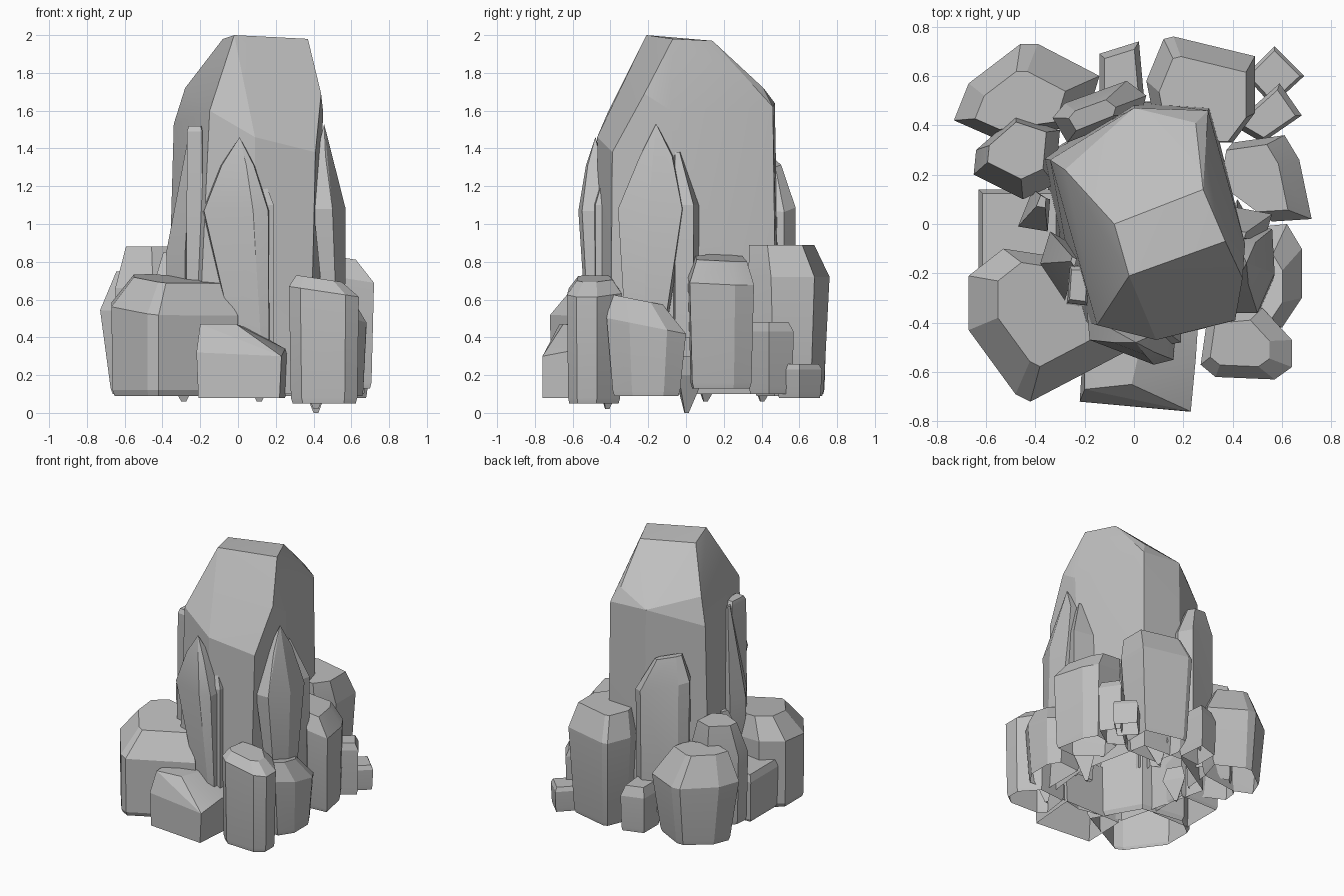
import bpy
import bmesh
from math import radians
from mathutils import Vector

default_cube = bpy.data.objects.get("Cube")
if default_cube:
    bpy.data.objects.remove(default_cube, do_unlink=True)

# One plain grey stone colour
stone = bpy.data.materials.new("grey_stone")
stone.use_nodes = True
stone.diffuse_color = (.52, .52, .52, 1)
shader = next(n for n in stone.node_tree.nodes if n.type == "BSDF_PRINCIPLED")
shader.inputs["Base Color"].default_value = stone.diffuse_color
shader.inputs["Roughness"].default_value = .9
stones = []


def faceted_hull(name, points):
    """Wrap the points in a faceted stone shell that is open underneath."""
    bm = bmesh.new()
    for point in points:
        bm.verts.new(point)
    result = bmesh.ops.convex_hull(bm, input=bm.verts)
    loose = {v for v in result["geom_interior"] + result["geom_unused"]
             if isinstance(v, bmesh.types.BMVert) and v.is_valid}
    bmesh.ops.delete(bm, geom=list(loose), context="VERTS")
    bmesh.ops.dissolve_limit(bm, angle_limit=.03, verts=bm.verts, edges=bm.edges)
    bmesh.ops.recalc_face_normals(bm, faces=bm.faces)
    bm.normal_update()
    underside = [face for face in bm.faces if face.normal.z < -.85]
    bmesh.ops.delete(bm, geom=underside, context="FACES")
    mesh = bpy.data.meshes.new(name)
    bm.to_mesh(mesh)
    bm.free()
    mesh.materials.append(stone)
    stone_object = bpy.data.objects.new(name, mesh)
    bpy.context.collection.objects.link(stone_object)
    stones.append(stone_object)


def rock(name, outline, bottom, shoulder, top, crown=.7, foot=.95, tip=None,
         lean=(0, 0), drift=(0, 0), slope=(0, 0), chamfer=.03):
    """Stack scaled copies of a footprint: chamfered foot, shoulder and crown.
    lean moves the crown, drift moves the foot, slope tilts the upper rings,
    and tip adds a single peak above the crown."""
    corners = [Vector(corner) for corner in outline]
    centre = sum(corners, Vector((0, 0))) / len(corners)
    incline = Vector(slope)
    rings = [
        (bottom, foot * .95, drift, 0),
        (bottom + chamfer, foot, drift, 0),
        (shoulder, 1, (0, 0), 1),
        (top, crown, lean, 1),
    ]
    points = []
    for height, scale, shift, tilt in rings:
        for corner in corners:
            offset = (corner - centre) * scale
            place = centre + offset + Vector(shift)
            points.append((place.x, place.y, height + tilt * incline.dot(offset)))
    if tip:
        peak = centre + Vector(lean)
        points.append((peak.x, peak.y, tip))
    faceted_hull(name, points)


# Central spire: flat cap, sloping shoulders and an upright shaft
cap = [(-.02, -.21, 2), (.37, -.07, 1.98), (.28, .14, 1.97), (-.08, 0, 1.98)]
shoulders = [
    (-.15, -.41, 1.6), (.09, -.47, 1.46), (.41, -.39, 1.38), (.44, -.22, 1.69),
    (.45, -.08, 1.6), (.25, .41, 1.72), (.3, .46, 1.62), (0, .47, 1.64),
    (-.28, .22, 1.72), (-.34, .26, 1.53),
]
shaft_foot = [(-.38, .27), (-.22, -.39), (.1, -.46), (.38, -.4),
              (.42, -.05), (.31, .48), (0, .5)]
faceted_hull("central_spire", cap + shoulders + [(x, y, .1) for x, y in shaft_foot])

# Tall shards leaning on the spire
rock("front_shard", [(-.19, -.36), (-.18, -.47), (.08, -.57), (.16, -.55), (.17, -.40)],
     bottom=.3, shoulder=1.07, top=1.31, crown=.5, foot=.5, tip=1.46,
     lean=(0, -.01), drift=(.08, 0))
rock("front_shard_backing", [(.05, -.36), (.06, -.50), (.19, -.48), (.19, -.36)],
     bottom=.3, shoulder=1.1, top=1.3, crown=.3, lean=(-.03, .02))
rock("right_shard", [(.40, -.36), (.50, -.36), (.57, -.2), (.56, -.02), (.40, 0)],
     bottom=.4, shoulder=1.08, top=1.36, crown=.5, foot=.6, tip=1.53,
     lean=(-.03, .03), drift=(.03, -.03))
rock("right_shard_backing", [(.40, -.07), (.53, -.06), (.56, .04), (.40, .07)],
     bottom=.4, shoulder=1.1, top=1.38, crown=.25, lean=(-.04, -.04))
rock("back_slab", [(-.33, .43), (-.27, .33), (.03, .45), (.05, .52), (-.03, .58), (-.28, .49)],
     bottom=.2, shoulder=1.12, top=1.33, crown=.5, lean=(-.03, -.02), slope=(-.3, 0))
rock("left_post", [(-.27, -.32), (-.19, -.33), (-.18, -.17), (-.26, -.17)],
     bottom=.4, shoulder=1.49, top=1.52, crown=.8, foot=1.1)
rock("left_shard", [(-.34, -.03), (-.38, -.16), (-.28, -.31), (-.22, -.1)],
     bottom=.4, shoulder=.85, top=1.5, crown=.15, lean=(.06, 0))
rock("left_small_shard", [(-.47, -.01), (-.35, -.03), (-.34, .1), (-.41, .14)],
     bottom=.3, shoulder=.6, top=.85, crown=.3, lean=(.02, .04))

# Ring of boulders around the foot
rock("front_left_boulder",
     [(-.67, -.21), (-.53, -.1), (-.2, -.15), (0, -.5), (-.42, -.72), (-.48, -.69), (-.67, -.43)],
     bottom=.09, shoulder=.55, top=.71, crown=.68, foot=.98, lean=(.04, .04), slope=(-.06, .1))
front_ledge = [(-.22, -.72, .32), (.23, -.76, .3), (.26, -.4, .31)]
front_top = [(-.2, -.67, .47), (-.01, -.65, .47), (.25, -.55, .34), (-.2, -.4, .47), (.05, -.4, .45)]
front_foot = [(x, y, .08) for x, y in [(-.21, -.72), (.22, -.76), (.25, -.4), (-.2, -.4)]]
faceted_hull("front_block", front_ledge + front_top + front_foot)
rock("front_right_boulder",
     [(.27, -.57), (.33, -.62), (.57, -.63), (.64, -.58), (.64, -.47), (.52, -.34), (.3, -.36)],
     bottom=.05, shoulder=.64, top=.71, crown=.65, lean=(-.03, .01), slope=(-.15, 0))
rock("right_boulder", [(.42, -.41), (.6, -.42), (.68, -.3), (.68, -.1), (.62, 0), (.42, -.02)],
     bottom=.09, shoulder=.46, top=.6, crown=.65, foot=.85, lean=(-.04, -.05), slope=(0, -.2))
rock("right_rear_boulder",
     [(.37, .15), (.56, .01), (.72, .02), (.67, .26), (.61, .36), (.4, .33)],
     bottom=.13, shoulder=.7, top=.82, crown=.78, foot=.92, lean=(-.06, 0), slope=(-.15, -.08))
rock("back_right_boulder",
     [(.05, .58), (.12, .75), (.16, .76), (.49, .68), (.49, .45), (.4, .33), (.1, .33)],
     bottom=.09, shoulder=.72, top=.89, crown=.8, foot=.85, lean=(.01, -.04))
rock("back_corner_pebble", [(.45, .6), (.57, .72), (.69, .6), (.56, .48)],
     bottom=.08, shoulder=.23, top=.26, crown=.85)
rock("back_corner_block", [(.4, .4), (.59, .57), (.68, .44), (.52, .33)],
     bottom=.1, shoulder=.43, top=.48, crown=.8)
rock("back_pebble", [(-.14, .69), (.02, .74), (.04, .52), (-.14, .5)],
     bottom=.1, shoulder=.36, top=.43, crown=.75)
rock("back_left_boulder",
     [(-.73, .42), (-.67, .57), (-.46, .73), (-.39, .73), (-.14, .6), (-.2, .4), (-.57, .35)],
     bottom=.1, shoulder=.53, top=.74, crown=.62, foot=.8, lean=(-.02, -.04), slope=(-.05, 0))
rock("left_rear_boulder",
     [(-.65, .2), (-.64, .3), (-.48, .44), (-.3, .38), (-.32, .16), (-.45, .1)],
     bottom=.15, shoulder=.66, top=.88, crown=.68, foot=.95, lean=(0, .03))
rock("left_block", [(-.63, -.19), (-.63, .14), (-.3, .14), (-.3, -.19)],
     bottom=.1, shoulder=.4, top=.45, crown=.9, chamfer=.02)

# Small splinters poking out underneath
for name, x, y, tip in [("right_splinter", .4, 0, 0), ("front_splinter", .4, -.42, .02),
                        ("left_splinter", -.3, .1, .06), ("back_splinter", .1, .4, .06)]:
    rock(name, [(x - .08, y - .06), (x + .1, y - .04), (x + .02, y + .1)],
         bottom=tip, shoulder=.2, top=.3, foot=.15, chamfer=.02)

# Soften only the faintest creases
bpy.ops.object.select_all(action="DESELECT")
for stone_object in stones:
    stone_object.select_set(True)
bpy.context.view_layer.objects.active = stones[0]
bpy.ops.object.shade_smooth_by_angle(angle=radians(15))
